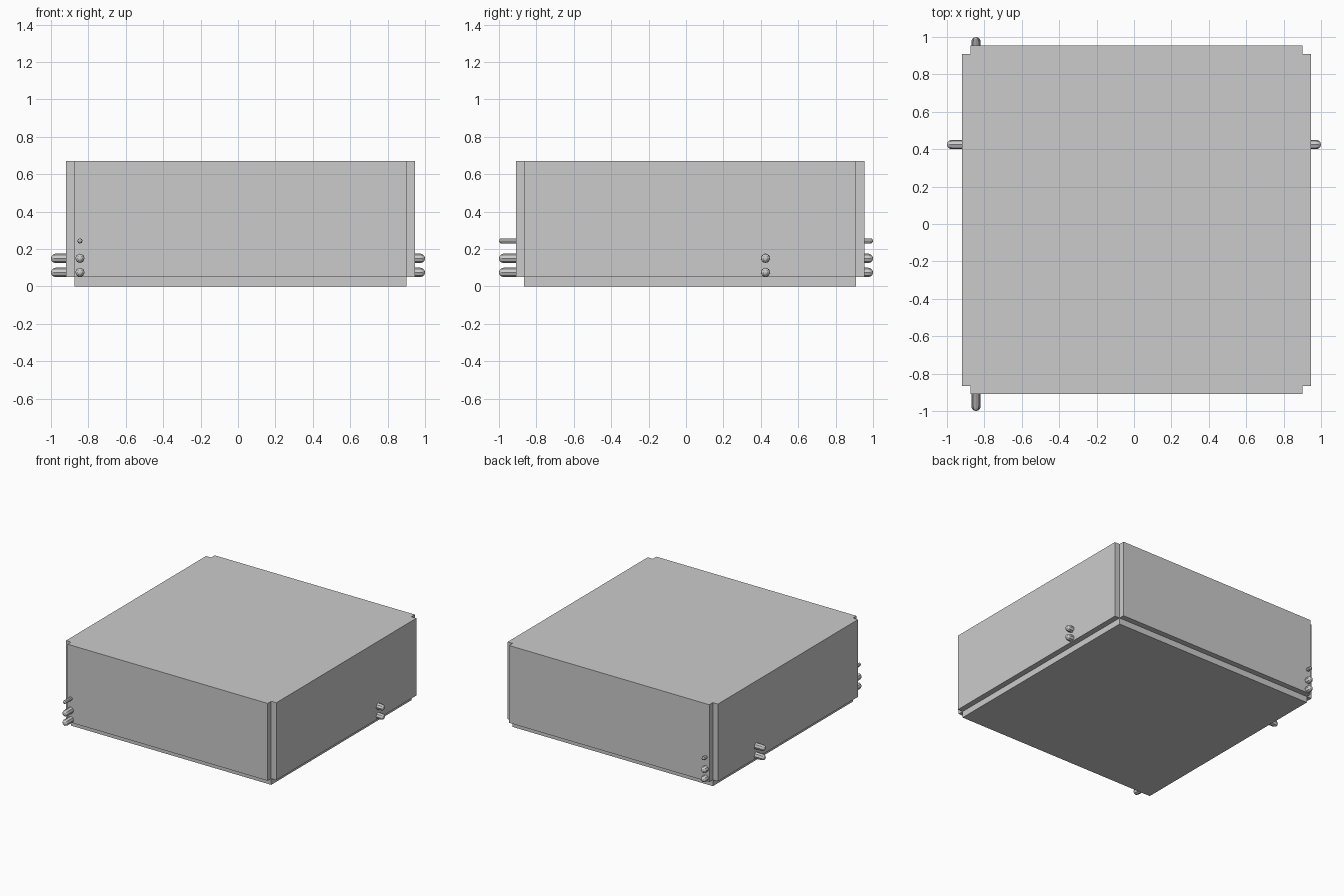
import bpy, bmesh, math
from mathutils import Matrix, Vector

if "Cube" in bpy.data.objects:
    bpy.data.objects.remove(bpy.data.objects["Cube"])

X0, X1, Y0, Y1 = -0.92, 0.945, -0.91, 0.955   # outer body limits
S, TOP = 0.045, 0.67                          # panel thickness, height
FOOT = 0.05


def finish(name, bm):
    bmesh.ops.recalc_face_normals(bm, faces=bm.faces[:])
    mesh = bpy.data.meshes.new(name)
    bm.to_mesh(mesh)
    bm.free()
    ob = bpy.data.objects.new(name, mesh)
    bpy.context.collection.objects.link(ob)
    return ob


# Box: core block whose four sides are each pushed out into a panel
bm = bmesh.new()
a, b, c, d = X0 + S, X1 - S, Y0 + S, Y1 - S
core = [(a, c), (b, c), (b, d), (a, d)]
outline = [(a, c), (a, Y0), (b, Y0), (b, c), (X1, c), (X1, d),
           (b, d), (b, Y1), (a, Y1), (a, d), (X0, d), (X0, c)]
low = [bm.verts.new((x, y, FOOT)) for x, y in outline]
high = [bm.verts.new((x, y, TOP)) for x, y in outline]
base = [bm.verts.new((x, y, 0)) for x, y in core]
n = len(outline)
for i in range(n):
    j = (i + 1) % n
    bm.faces.new((low[i], low[j], high[j], high[i]))
bm.faces.new(high)
inner = [low[i] for i in (0, 3, 6, 9)]
for i in range(4):
    j = (i + 1) % 4
    bm.faces.new((base[i], base[j], inner[j], inner[i]))
    k = 3 * i                                  # underside of each panel
    bm.faces.new([low[(k + m) % n] for m in range(4)])
bm.faces.new(base[::-1])
finish("box_body", bm)


# Round-ended peg, 8 sided, pointing along +z then turned outward
def peg(name, root, tip, r):
    root, tip = Vector(root), Vector(tip)
    length = (tip - root).length
    rings = [(r, 0), (r, length - r), (r * 0.87, length - r * 0.5),
             (r * 0.5, length - r * 0.13)]
    bm = bmesh.new()
    loops = [[bm.verts.new((q * math.cos(t * math.pi / 4),
                            q * math.sin(t * math.pi / 4), z))
              for t in range(8)] for q, z in rings]
    for l0, l1 in zip(loops, loops[1:]):
        for i in range(8):
            j = (i + 1) % 8
            bm.faces.new((l0[i], l0[j], l1[j], l1[i]))
    bm.faces.new(loops[0])
    end = bm.verts.new((0, 0, length))
    for i in range(8):
        bm.faces.new((loops[-1][i], loops[-1][(i + 1) % 8], end))
    turn = (tip - root).to_track_quat('Z', 'Y').to_matrix().to_4x4()
    bm.transform(Matrix.Translation(root) @ turn)
    finish(name, bm)


# Pegs on the left/right sides, and in a row on the front/back
for z, r, tag in ((0.075, 0.025, "lower"), (0.15, 0.025, "middle"), (0.243, 0.014, "upper")):
    peg(f"front_peg_{tag}", (-0.845, Y0 + 0.02, z), (-0.845, -1, z), r)
    peg(f"back_peg_{tag}", (-0.845, Y1 - 0.02, z), (-0.845, 1, z), r)
    if tag != "upper":
        peg(f"left_peg_{tag}", (X0 + 0.02, 0.425, z), (-1, 0.425, z), r)
        peg(f"right_peg_{tag}", (X1 - 0.02, 0.425, z), (1, 0.425, z), r)
